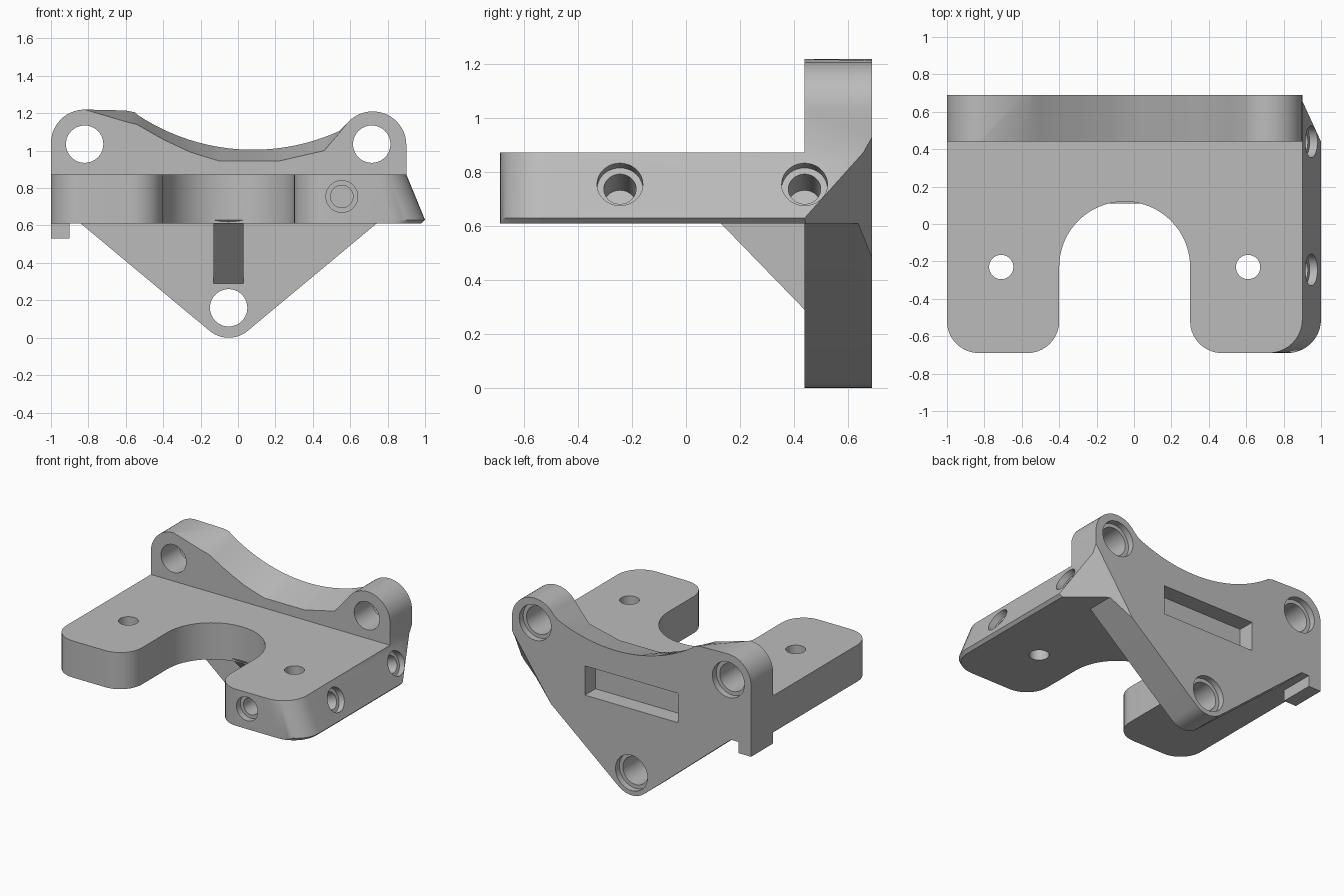
import bpy, bmesh
from math import cos, sin, radians, sqrt
from mathutils import Vector

cube = bpy.data.objects.get("Cube")
if cube:
    bpy.data.objects.remove(cube, do_unlink=True)

grey = bpy.data.materials.new("light_grey")
grey.use_nodes = True
grey.diffuse_color = (0.5, 0.5, 0.5, 1)
grey.node_tree.nodes["Principled BSDF"].inputs["Base Color"].default_value = (0.5, 0.5, 0.5, 1)


def finish(name, bm):
    bmesh.ops.recalc_face_normals(bm, faces=bm.faces)
    mesh = bpy.data.meshes.new(name)
    bm.to_mesh(mesh)
    bm.free()
    mesh.materials.append(grey)
    obj = bpy.data.objects.new(name, mesh)
    bpy.context.collection.objects.link(obj)
    return obj


def loft(name, rings):
    """Solid skinned through matching closed rings of points."""
    bm = bmesh.new()
    rows = [[bm.verts.new(p) for p in ring] for ring in rings]
    n = len(rows[0])
    for a, b in zip(rows, rows[1:]):
        for i in range(n):
            j = (i + 1) % n
            bm.faces.new((a[i], a[j], b[j], b[i]))
    bm.faces.new(rows[0])
    bm.faces.new(rows[-1])
    return finish(name, bm)


def box(name, lo, hi):
    corners = [(lo[0], lo[1]), (hi[0], lo[1]), (hi[0], hi[1]), (lo[0], hi[1])]
    return loft(name, [[(x, y, z) for x, y in corners] for z in (lo[2], hi[2])])


def arc(cx, cy, r, start, end, steps):
    angles = [radians(start + (end - start) * i / steps) for i in range(steps + 1)]
    return [(cx + r * cos(a), cy + r * sin(a)) for a in angles]


def boolean(target, tool, operation):
    mod = target.modifiers.new(operation, 'BOOLEAN')
    mod.operation, mod.object, mod.solver = operation, tool, 'EXACT'
    bpy.context.view_layer.objects.active = target
    bpy.ops.object.modifier_apply(modifier=mod.name)
    bpy.data.objects.remove(tool, do_unlink=True)


def drill(target, mouth, inward, radius, depth):
    """Bore a round hole from just outside its mouth."""
    inward = Vector(inward).normalized()
    bm = bmesh.new()
    bmesh.ops.create_cone(bm, cap_ends=True, segments=40, radius1=radius,
                          radius2=radius, depth=depth + 0.1)
    tool = finish("drill", bm)
    matrix = inward.to_track_quat('Z', 'Y').to_matrix().to_4x4()
    matrix.translation = Vector(mouth) + inward * (depth - 0.1) / 2
    tool.data.transform(matrix)
    boolean(target, tool, 'DIFFERENCE')


# Horizontal plate with a U-shaped opening and a sloped +x side
def plate_ring(right, z):
    pts = [(right, 0.69), (-1, 0.69)]
    pts += arc(-0.83, -0.52, 0.17, 180, 270, 10)
    pts += arc(-0.57, -0.52, 0.17, 270, 360, 10)
    pts += arc(-0.05, -0.23, 0.35, 180, 0, 40)
    pts += arc(0.47, -0.52, 0.17, 180, 270, 10)
    pts += arc(right - 0.18, -0.51, 0.18, 270, 360, 10)
    return [(x, y, z) for x, y in pts]


bracket = loft("mounting_bracket", [plate_ring(0.98, 0.61), plate_ring(1, 0.63),
                                    plate_ring(0.9, 0.873)])

# Upright back plate: saddle on top, three lobes and a small tab
FRONT_SADDLE = [(-0.54, 1.14), (-0.4, 1.06), (-0.25, 0.99), (-0.1, 0.945),
                (0.22, 0.945), (0.46, 1.0), (0.58, 1.14)]


def front_height(x):
    for (x0, z0), (x1, z1) in zip(FRONT_SADDLE, FRONT_SADDLE[1:]):
        if x <= x1 + 1e-6:
            return z0 + (z1 - z0) * (x - x0) / (x1 - x0)
    return FRONT_SADDLE[-1][1]


def back_height(x):
    return 2.12 - sqrt(1.115 ** 2 - (x - 0.08) ** 2)


def upright_ring(y, back):
    pts = [(-0.6, 1.215), (-0.55, 1.205)] if back else [(-0.82, 1.22), (-0.6, 1.155)]
    for i in range(28):
        x = -0.54 + 1.12 * i / 28
        pts.append((x, back_height(x) if back else front_height(x)))
    pts += arc(0.72, 1.03, 0.18, 142, 0, 20)
    pts += [(0.9, 0.61), (0.74, 0.61)]
    pts += arc(-0.05, 0.16, 0.16, 310, 230, 12)
    pts += [(-0.84, 0.61), (-0.9, 0.61), (-0.9, 0.53), (-1, 0.53)]
    pts += arc(-0.82, 1.04, 0.18, 180, 92, 12)
    return [(x, y, z) for x, z in pts]


upright = loft("back_plate", [upright_ring(0.44, False), upright_ring(0.69, True)])
boolean(bracket, upright, 'UNION')

# Triangular rib below the plate
profile = [(0.11, 0.63), (0.46, 0.63), (0.46, 0.27), (0.44, 0.29)]
rib = loft("support_rib", [[(x, y, z) for y, z in profile] for x in (-0.13, 0.03)])
boolean(bracket, rib, 'UNION')

# Slanted trim across the back corner
normal = Vector((0.1075, 0.133, -0.075)).normalized()
bm = bmesh.new()
bmesh.ops.create_cube(bm, size=2)
trim = finish("corner_trim", bm)
matrix = normal.to_track_quat('Z', 'Y').to_matrix().to_4x4()
matrix.translation = Vector((0.9, 0.69, 0.93)) + normal
trim.data.transform(matrix)
boolean(bracket, trim, 'DIFFERENCE')

# Rectangular pocket in the back
boolean(bracket, box("pocket", (-0.42, 0.57, 0.62), (0.32, 0.8, 0.83)), 'DIFFERENCE')

# Counterbored holes through the back plate
for x, z in ((-0.82, 1.035), (0.715, 1.035), (-0.05, 0.16)):
    drill(bracket, (x, 0.69, z), (0, -1, 0), 0.1, 0.35)
    drill(bracket, (x, 0.69, z), (0, -1, 0), 0.127, 0.045)

# Vertical holes in the legs
for x in (-0.71, 0.61):
    drill(bracket, (x, -0.23, 0.873), (0, 0, -1), 0.065, 0.4)

# Blind stepped holes in the sloped side and the front
blind = [((0.948, y, 0.755), (-0.923, 0, -0.385)) for y in (-0.245, 0.44)]
blind.append(((0.555, -0.69, 0.755), (0, 1, 0)))
for mouth, inward in blind:
    drill(bracket, mouth, inward, 0.06, 0.2)
    drill(bracket, mouth, inward, 0.085, 0.045)

# Smooth the curved walls and keep the edges sharp
bpy.ops.object.select_all(action='DESELECT')
bracket.select_set(True)
bpy.context.view_layer.objects.active = bracket
bpy.ops.object.shade_smooth_by_angle(angle=radians(25))
